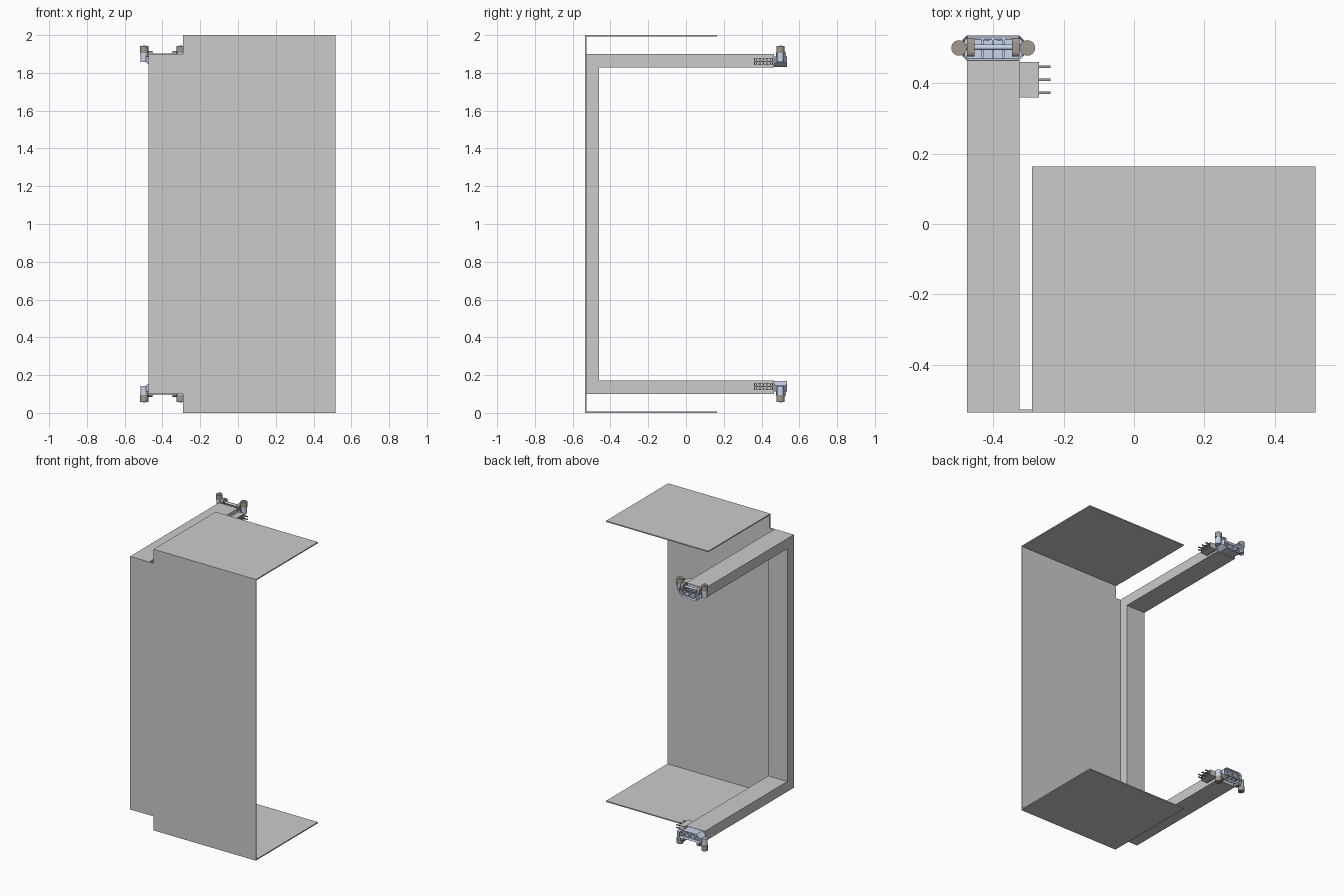
import bpy, bmesh, math
from mathutils import Matrix, Vector

if "Cube" in bpy.data.objects:
    bpy.data.objects.remove(bpy.data.objects["Cube"])


def material(name, color):
    m = bpy.data.materials.new(name)
    m.diffuse_color = (*color, 1)
    m.use_nodes = True
    m.node_tree.nodes["Principled BSDF"].inputs["Base Color"].default_value = m.diffuse_color
    return m


BLUE = material("pale_blue", (0.58, 0.66, 0.82))
BROWN = material("warm_grey", (0.36, 0.32, 0.28))
CX = -0.40  # centre line of the tube frame


def finish(bm, name, mat=None, mirror=False, smooth=False):
    """Origin sits at mid height so upper parts can be mirrored to the lower end."""
    bmesh.ops.translate(bm, verts=bm.verts, vec=(0, 0, -1))
    bmesh.ops.recalc_face_normals(bm, faces=bm.faces)
    me = bpy.data.meshes.new(name)
    bm.to_mesh(me)
    bm.free()
    ob = bpy.data.objects.new(name, me)
    bpy.context.collection.objects.link(ob)
    ob.location = (0, 0, 1)
    if mat:
        me.materials.append(mat)
    if mirror:
        mod = ob.modifiers.new("mirror", 'MIRROR')
        mod.use_axis = (False, False, True)
        mod.use_mirror_merge = False
    if smooth:
        bpy.ops.object.select_all(action='DESELECT')
        ob.select_set(True)
        bpy.context.view_layer.objects.active = ob
        bpy.ops.object.shade_smooth_by_angle(angle=math.radians(35))
    return ob


def box(bm, x0, x1, y0, y1, z0, z1):
    m = Matrix.Translation(((x0 + x1) / 2, (y0 + y1) / 2, (z0 + z1) / 2))
    m = m @ Matrix.Diagonal((x1 - x0, y1 - y0, z1 - z0, 1))
    bmesh.ops.create_cube(bm, size=1, matrix=m)


def cylinder(bm, center, r, depth, axis='Z', seg=24):
    rot = {'Z': Matrix(), 'X': Matrix.Rotation(math.pi / 2, 4, 'Y')}[axis]
    bmesh.ops.create_cone(bm, cap_ends=True, segments=seg, radius1=r, radius2=r,
                          depth=depth, matrix=Matrix.Translation(center) @ rot)


def prism(bm, pts, vec):
    f = bm.faces.new([bm.verts.new(p) for p in pts])
    ext = bmesh.ops.extrude_face_region(bm, geom=[f], use_keep_orig=True)
    vs = [v for v in ext["geom"] if isinstance(v, bmesh.types.BMVert)]
    bmesh.ops.translate(bm, verts=vs, vec=vec)


# front panel with notched corners, and its two flanges
bm = bmesh.new()
outline = [(0.515, 0), (0.515, 2), (-0.29, 2), (-0.29, 1.9), (-0.475, 1.9),
           (-0.475, 0.1), (-0.29, 0.1), (-0.29, 0)]
prism(bm, [(x, -0.535, z) for x, z in outline], (0, 0.008, 0))
finish(bm, "front_panel")
bm = bmesh.new()
box(bm, -0.29, 0.515, -0.527, 0.163, 1.992, 2.0)
finish(bm, "flange", mirror=True)

# C-shaped tube frame
bm = bmesh.new()
frame = [(0.465, 1.9), (-0.527, 1.9), (-0.527, 0.1), (0.465, 0.1),
         (0.465, 0.172), (-0.46, 0.172), (-0.46, 1.828), (0.465, 1.828)]
prism(bm, [(-0.475, y, z) for y, z in frame], (0.15, 0, 0))
finish(bm, "tube_frame")

# end cap: tapered block with a recessed end face
bm = bmesh.new()
half = [(0.055, 1.83), (0.087, 1.856), (0.087, 1.886)]
prof = half + [(-x, z) for x, z in reversed(half)]
prism(bm, [(CX + x, 0.465, z) for x, z in prof], (0, 0.07, 0))
bmesh.ops.recalc_face_normals(bm, faces=bm.faces)
corners = [e for e in bm.edges
           if all(abs(abs(v.co.x - CX) - 0.087) < 1e-4 for v in e.verts)
           and abs(e.verts[0].co.z - e.verts[1].co.z) > 0.01]
bmesh.ops.bevel(bm, geom=corners, offset=0.012, segments=1, affect='EDGES')
bmesh.ops.recalc_face_normals(bm, faces=bm.faces)
bm.normal_update()
for d in (Vector((0, 1, 0)), Vector((0, 0, 1))):
    face = max((f for f in bm.faces if f.normal.dot(d) > 0.99), key=lambda f: f.calc_area())
    bmesh.ops.inset_region(bm, faces=[face], thickness=0.006)
    bmesh.ops.translate(bm, verts=face.verts, vec=d * -0.012)
finish(bm, "end_cap", BLUE, mirror=True)

# crossed ribs in the end face and across the top recess
bm = bmesh.new()
for dx in (-0.045, 0, 0.045):
    for s in (-1, 1):
        m = (Matrix.Translation((CX + dx, 0.527, 1.858))
             @ Matrix.Rotation(s * math.radians(45), 4, 'Y')
             @ Matrix.Diagonal((0.052, 0.012, 0.005, 1)))
        bmesh.ops.create_cube(bm, size=1, matrix=m)
for dx in (-0.03, 0, 0.03):
    box(bm, CX + dx - 0.003, CX + dx + 0.003, 0.47, 0.53, 1.872, 1.886)
finish(bm, "end_cap_ribs", BLUE, mirror=True)

# cross rod held between the brackets
bm = bmesh.new()
cylinder(bm, (CX, 0.502, 1.895), 0.008, 0.19, 'X', 16)
finish(bm, "cross_rod", BLUE, mirror=True, smooth=True)

for side, s in (("left", -1), ("right", 1)):
    # upright bracket
    bm = bmesh.new()
    box(bm, CX + s * 0.064 - 0.011, CX + s * 0.064 + 0.011, 0.476, 0.529, 1.872, 1.915)
    edges = [e for e in bm.edges if all(v.co.z > 1.9 for v in e.verts)
             and abs(e.verts[0].co.x - e.verts[1].co.x) > 0.01]
    bmesh.ops.bevel(bm, geom=edges, offset=0.012, segments=3, profile=0.5, affect='EDGES')
    finish(bm, side + "_bracket", BROWN, mirror=True)
    # boss and roller
    bm = bmesh.new()
    cylinder(bm, (CX + s * 0.097, 0.5, 1.882), 0.019, 0.05)
    finish(bm, side + "_boss", BLUE, mirror=True, smooth=True)
    bm = bmesh.new()
    cylinder(bm, (CX + s * 0.097, 0.5, 1.924), 0.022, 0.036)
    cylinder(bm, (CX + s * 0.097, 0.5, 1.941), 0.006, 0.008)
    finish(bm, side + "_roller", BROWN, mirror=True, smooth=True)

# side connector block with recessed sockets, and its pins
bm = bmesh.new()
box(bm, -0.325, -0.314, 0.36, 0.46, 1.841, 1.88)
box(bm, -0.312, -0.278, 0.36, 0.46, 1.841, 1.88)
box(bm, -0.314, -0.312, 0.362, 0.458, 1.843, 1.878)
rows, cols = (1.851, 1.87), (0.373, 0.41, 0.447)
for z in (1.841, 1.8585, 1.876):
    box(bm, -0.278, -0.27, 0.36, 0.46, z, z + 0.004)
for y in (0.36, 0.389, 0.426, 0.455):
    box(bm, -0.278, -0.27, y, y + 0.005, 1.841, 1.88)
finish(bm, "connector_block", mirror=True)
bm = bmesh.new()
for z in rows:
    for y in cols:
        box(bm, -0.278, -0.237, y - 0.0035, y + 0.0035, z - 0.003, z + 0.003)
finish(bm, "connector_pins", BROWN, mirror=True)
